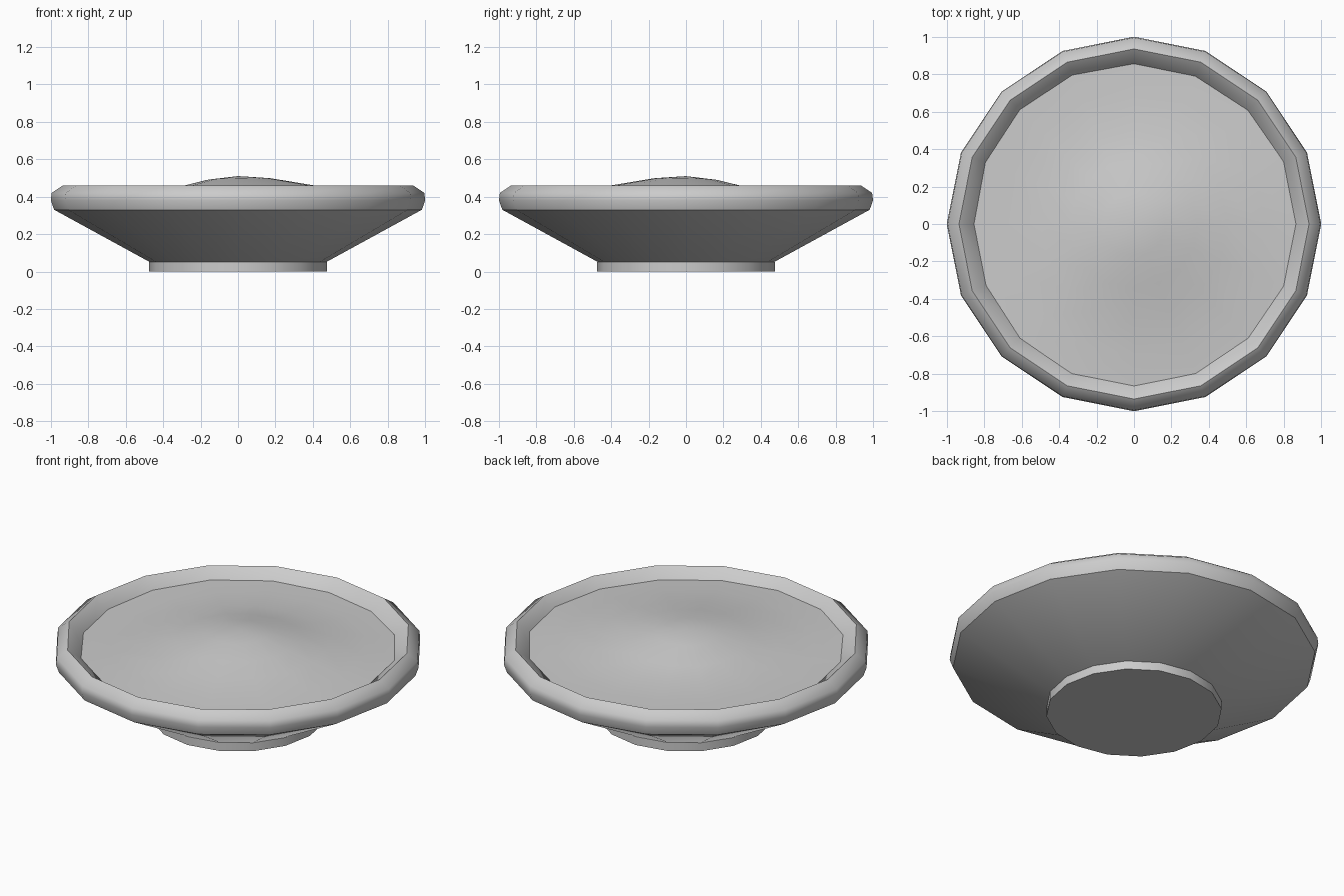
import bpy
import bmesh
from math import sin, cos, pi, exp, radians

cube = bpy.data.objects.get("Cube")
if cube:
    bpy.data.objects.remove(cube, do_unlink=True)

SIDES = 16

grey = bpy.data.materials.new("plain_grey")
grey.use_nodes = True
colour = (0.6, 0.6, 0.6, 1)
grey.diffuse_color = colour
grey.node_tree.nodes["Principled BSDF"].inputs["Base Color"].default_value = colour


def finish(name, bm, smooth_angle):
    bmesh.ops.recalc_face_normals(bm, faces=bm.faces)
    mesh = bpy.data.meshes.new(name)
    bm.to_mesh(mesh)
    bm.free()
    mesh.materials.append(grey)
    obj = bpy.data.objects.new(name, mesh)
    bpy.context.collection.objects.link(obj)
    bpy.ops.object.select_all(action='DESELECT')
    obj.select_set(True)
    bpy.context.view_layer.objects.active = obj
    bpy.ops.object.shade_smooth_by_angle(angle=radians(smooth_angle))
    return obj


def add_ring(bm, radius, height):
    """One ring of vertices; height may be a number or a function of (r, angle)."""
    ring = []
    for i in range(SIDES):
        a = 2 * pi * i / SIDES
        z = height(radius, a) if callable(height) else height
        ring.append(bm.verts.new((radius * cos(a), radius * sin(a), z)))
    return ring


def bridge(bm, low, high):
    for i in range(SIDES):
        j = (i + 1) % SIDES
        bm.faces.new((low[i], low[j], high[j], high[i]))


def lathe(name, profile, closed=False, cap=False, smooth_angle=55):
    bm = bmesh.new()
    rings = [add_ring(bm, r, z) for r, z in profile]
    for low, high in zip(rings, rings[1:]):
        bridge(bm, low, high)
    if closed:
        bridge(bm, rings[-1], rings[0])
    if cap:
        bm.faces.new(rings[0])
        bm.faces.new(rings[-1])
    return finish(name, bm, smooth_angle)


# Foot and flared bowl
lathe("foot", [(0.475, 0), (0.475, 0.05)], cap=True)
lathe("bowl", [(0.47, 0.05), (0.982, 0.33)], cap=True)

# Rounded rim with an inward sloping lip
lathe("rim", [(0.982, 0.33), (1.0, 0.38), (0.995, 0.42), (0.935, 0.46),
              (0.80, 0.36), (0.80, 0.33)], closed=True)


# Uneven mound filling the bowl, leaning towards the front left
def mound(r, a):
    spread = 0.43 + 0.09 * cos(a + pi / 4)
    ripple = 0.006 * sin(3 * a + 1) * min(r, 0.6)
    return 0.403 + 0.107 * exp(-(r / spread) ** 2) + ripple


bm = bmesh.new()
rings = [add_ring(bm, r, mound) for r in (0.865, 0.7, 0.5, 0.34, 0.17)]
for outer, inner in zip(rings, rings[1:]):
    bridge(bm, outer, inner)
peak = bm.verts.new((0, 0, 0.51))
for i in range(SIDES):
    bm.faces.new((rings[-1][i], rings[-1][(i + 1) % SIDES], peak))
finish("soil_fill", bm, 60)
